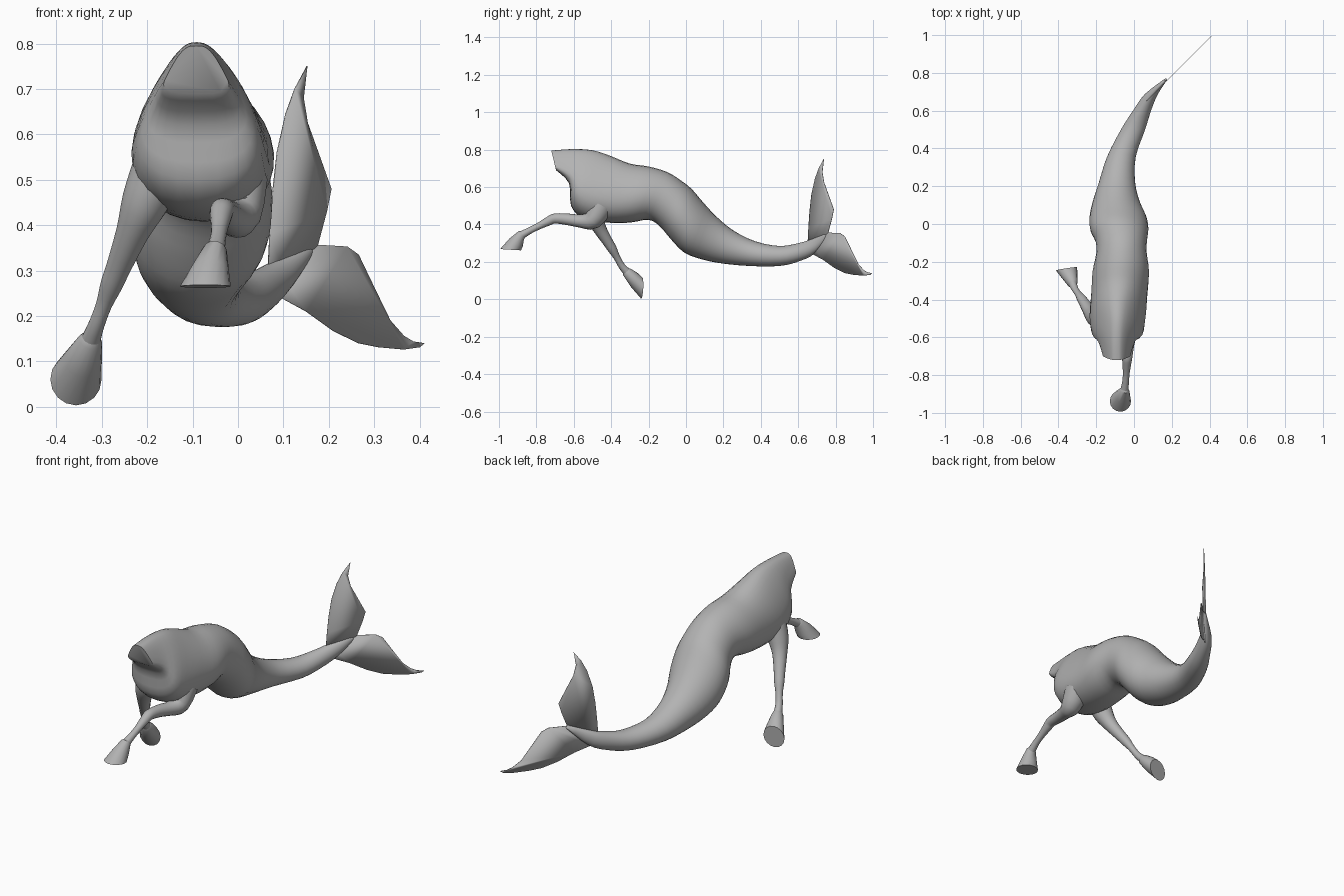
import bpy, bmesh, math
from mathutils import Vector

cube = bpy.data.objects.get("Cube")
if cube:
    bpy.data.objects.remove(cube, do_unlink=True)

# One grey material for the whole figure
GREY = (0.45, 0.45, 0.45, 1)
grey = bpy.data.materials.new("plain grey")
grey.use_nodes = True
grey.diffuse_color = GREY
grey.node_tree.nodes["Principled BSDF"].inputs["Base Color"].default_value = GREY


def finish(name, bm, angle=40):
    bmesh.ops.recalc_face_normals(bm, faces=bm.faces)
    mesh = bpy.data.meshes.new(name)
    bm.to_mesh(mesh)
    bm.free()
    mesh.materials.append(grey)
    obj = bpy.data.objects.new(name, mesh)
    bpy.context.collection.objects.link(obj)
    bpy.ops.object.select_all(action='DESELECT')
    obj.select_set(True)
    bpy.context.view_layer.objects.active = obj
    bpy.ops.object.shade_smooth_by_angle(angle=math.radians(angle))
    return obj


def smooth_rows(rows, steps):
    """Catmull-Rom interpolation of rows of numbers."""
    out = []
    for i in range(len(rows) - 1):
        a, b, c, d = (rows[max(0, min(len(rows) - 1, i + k))] for k in (-1, 0, 1, 2))
        for s in range(steps):
            t = s / steps
            out.append([0.5 * (2 * q + (r - p) * t + (2 * p - 5 * q + 4 * r - w) * t * t
                               + (3 * q - p - 3 * r + w) * t ** 3)
                        for p, q, r, w in zip(a, b, c, d)])
    return out + [list(rows[-1])]


def loft(name, rings, angle=40):
    """Skin a list of closed point rings and cap both ends."""
    bm = bmesh.new()
    loops = [[bm.verts.new(p) for p in ring] for ring in rings]
    n = len(loops[0])
    for r0, r1 in zip(loops, loops[1:]):
        for j in range(n):
            k = (j + 1) % n
            bm.faces.new((r0[j], r0[k], r1[k], r1[j]))
    bm.faces.new(loops[0])
    bm.faces.new(loops[-1])
    return finish(name, bm, angle)


def spow(v, p):
    return math.copysign(abs(v) ** p, v)


def body_ring(row, n=28):
    ty, tz, by, bz, xc, hw, egg, p = row
    ring = []
    for j in range(n):
        a = 2 * math.pi * j / n
        c, s = spow(math.cos(a), p), spow(math.sin(a), p)
        f = (s + 1) / 2
        ring.append((xc + hw * c * (1 - egg * s), by + (ty - by) * f, bz + (tz - bz) * f))
    return ring


def disc(centre, direction, radius, n=16):
    t = Vector(direction).normalized()
    u = t.cross(Vector((1, 0, 0))).normalized()
    v = t.cross(u)
    return [Vector(centre) + radius * (u * math.cos(2 * math.pi * j / n)
                                       + v * math.sin(2 * math.pi * j / n)) for j in range(n)]


# Body from cut neck to tail root:
# top y, top z, bottom y, bottom z, centre x, half width, narrowing at top, squareness
body = [
    (-0.72, 0.795, -0.695, 0.69, -0.092, 0.058, 0.50, 0.55),
    (-0.61, 0.803, -0.625, 0.62, -0.092, 0.082, 0.50, 0.70),
    (-0.50, 0.797, -0.615, 0.50, -0.088, 0.122, 0.42, 0.90),
    (-0.40, 0.765, -0.55, 0.435, -0.087, 0.142, 0.28, 0.95),
    (-0.30, 0.725, -0.42, 0.410, -0.078, 0.147, 0.15, 0.95),
    (-0.20, 0.710, -0.30, 0.410, -0.070, 0.149, 0.10, 1),
    (-0.10, 0.680, -0.20, 0.425, -0.066, 0.133, 0.05, 1),
    (-0.03, 0.637, -0.14, 0.390, -0.068, 0.137, 0.02, 1),
    (0.03, 0.590, -0.08, 0.320, -0.078, 0.154, 0.05, 1),
    (0.09, 0.520, -0.01, 0.250, -0.085, 0.150, 0.05, 1),
    (0.16, 0.445, 0.08, 0.215, -0.094, 0.124, 0.05, 1),
    (0.25, 0.370, 0.19, 0.192, -0.090, 0.096, 0, 1),
    (0.37, 0.310, 0.34, 0.178, -0.067, 0.076, 0, 1),
    (0.50, 0.285, 0.50, 0.178, -0.005, 0.064, 0, 1),
    (0.60, 0.300, 0.61, 0.205, 0.045, 0.047, 0, 1),
    (0.68, 0.325, 0.695, 0.250, 0.092, 0.034, 0, 1),
    (0.76, 0.362, 0.77, 0.345, 0.168, 0.008, 0, 1),
]
loft("body", [body_ring(r) for r in smooth_rows(body, 3)], 50)


# Front legs: x, y, z, radius; then hoof sole centre, facing and radius
def leg(side, path, sole, facing, sole_radius):
    pts = smooth_rows(path, 3)
    rings = []
    for i, p in enumerate(pts):
        a, b = pts[max(i - 1, 0)], pts[min(i + 1, len(pts) - 1)]
        rings.append(disc(p[:3], Vector(b[:3]) - Vector(a[:3]), p[3]))
    loft(side + "_front_leg", rings)
    end, prev = Vector(path[-1][:3]), Vector(path[-2][:3])
    start_dir, sole = (end - prev).normalized(), Vector(sole)
    face = Vector(facing).normalized()
    loft(side + "_front_hoof", [
        disc(end - start_dir * 0.012, start_dir, 0.019),
        disc(end, start_dir, 0.027),
        disc(end.lerp(sole, 0.5), start_dir.lerp(face, 0.55), 0.5 * (0.027 + sole_radius)),
        disc(sole, face, sole_radius)])


leg("right", [
    (-0.175, -0.50, 0.52, 0.06), (-0.205, -0.49, 0.45, 0.052),
    (-0.232, -0.465, 0.385, 0.037), (-0.262, -0.42, 0.31, 0.028),
    (-0.278, -0.395, 0.27, 0.025), (-0.295, -0.37, 0.225, 0.018),
    (-0.312, -0.345, 0.18, 0.018), (-0.325, -0.315, 0.145, 0.022)],
    (-0.357, -0.237, 0.06), (-0.15, 0.98, -0.05), 0.057)
leg("left", [
    (0.0, -0.45, 0.50, 0.065), (0.0, -0.50, 0.425, 0.052),
    (-0.012, -0.56, 0.418, 0.036), (-0.028, -0.63, 0.427, 0.031),
    (-0.035, -0.70, 0.432, 0.027), (-0.038, -0.735, 0.418, 0.024),
    (-0.041, -0.79, 0.39, 0.018), (-0.045, -0.84, 0.365, 0.018),
    (-0.051, -0.88, 0.342, 0.022)],
    (-0.072, -0.938, 0.265), (0, -0.06, -1), 0.056)


# Tail fins: flat outlines in x and z, standing on a diagonal plane
def fin(name, outline):
    bm = bmesh.new()
    bm.faces.new([bm.verts.new((x, x + 0.585, z)) for x, z in outline])
    obj = finish(name, bm)
    solid = obj.modifiers.new("thin plate", 'SOLIDIFY')
    solid.thickness = 0.003
    solid.offset = 0


fin("upper_tail_fin", [
    (0.152, 0.75), (0.125, 0.70), (0.105, 0.645), (0.086, 0.56), (0.076, 0.47), (0.07, 0.38),
    (0.066, 0.30), (0.10, 0.29), (0.175, 0.355), (0.195, 0.43), (0.205, 0.48), (0.18, 0.55),
    (0.153, 0.625), (0.144, 0.68)])
fin("lower_tail_fin", [
    (0.172, 0.357), (0.24, 0.353), (0.265, 0.335), (0.30, 0.262), (0.335, 0.19),
    (0.365, 0.156), (0.385, 0.144), (0.41, 0.14), (0.40, 0.131), (0.365, 0.126), (0.31, 0.131),
    (0.265, 0.14), (0.21, 0.167), (0.15, 0.21), (0.095, 0.24), (0.10, 0.28)])
